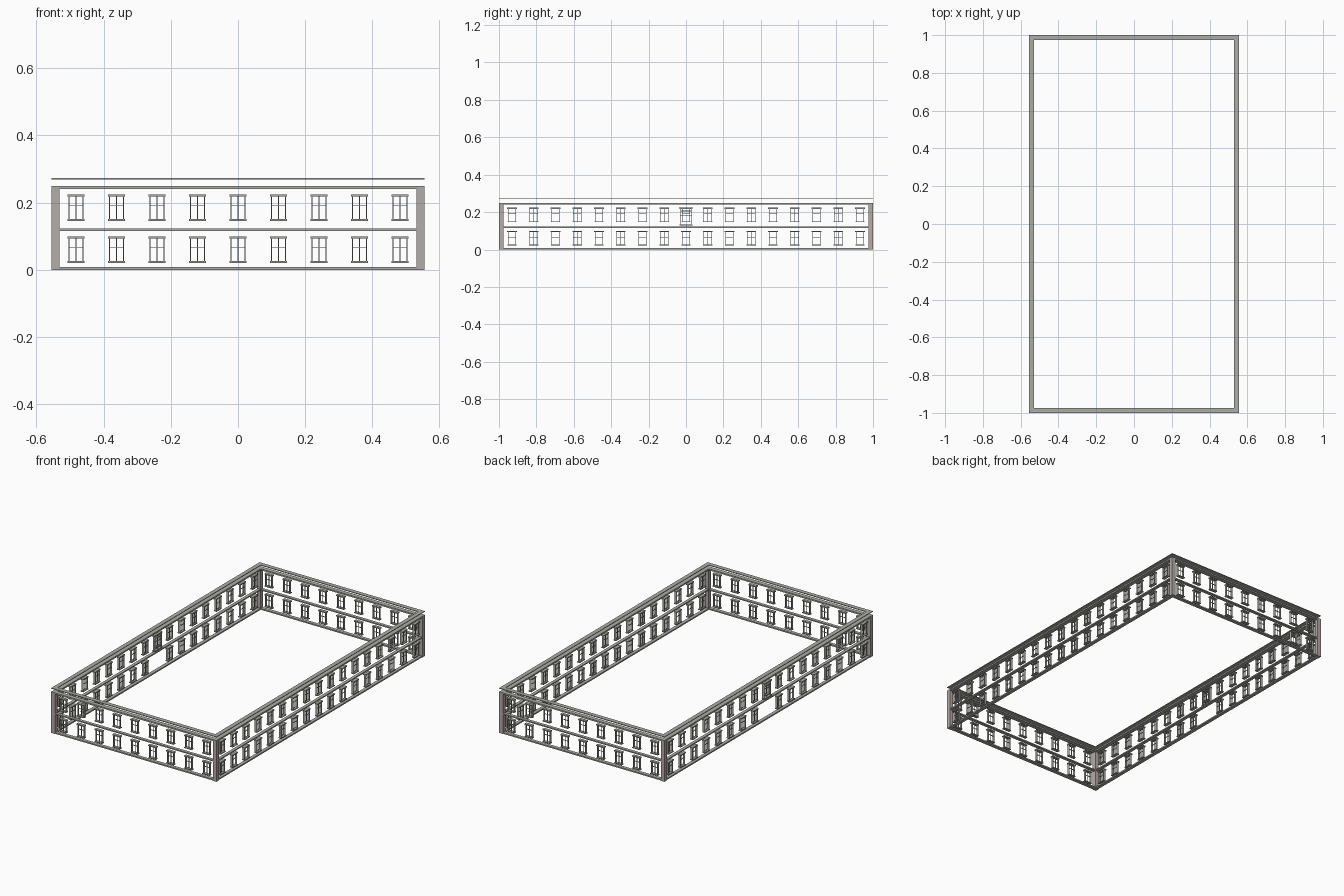
import bpy, bmesh
from math import pi
from mathutils import Matrix, Vector

cube = bpy.data.objects.get("Cube")
if cube:
    bpy.data.objects.remove(cube)

HX, HY = 0.555, 1.0      # half size of the building
DEPTH = 0.026            # depth of the rings
PILLAR = 0.024


def material(name, rgb):
    m = bpy.data.materials.new(name)
    m.use_nodes = True
    m.diffuse_color = (*rgb, 1)
    m.node_tree.nodes["Principled BSDF"].inputs["Base Color"].default_value = (*rgb, 1)
    return m


stone = material("warm grey stone", (0.46, 0.42, 0.40))
trim = material("grey trim", (0.42, 0.42, 0.38))
sash = material("sash grey", (0.40, 0.40, 0.38))


def box(bm, x, y, z):
    """Adds a box from three (low, high) ranges."""
    size = [b - a for a, b in (x, y, z)]
    mid = [(a + b) / 2 for a, b in (x, y, z)]
    mat = Matrix.Translation(mid) @ Matrix.Diagonal((*size, 1))
    bmesh.ops.create_cube(bm, size=1, matrix=mat)


def finish(bm, name, mat):
    mesh = bpy.data.meshes.new(name)
    bm.to_mesh(mesh)
    bm.free()
    mesh.materials.append(mat)
    ob = bpy.data.objects.new(name, mesh)
    bpy.context.collection.objects.link(ob)
    return ob


def ring(name, z, outset, depth, mat):
    """Rectangular band that runs round all four sides."""
    bm = bmesh.new()
    x, y = HX - outset, HY - outset
    for s in (-1, 1):
        box(bm, (-x, x), sorted((s * y, s * (y - depth))), z)
        box(bm, sorted((s * x, s * (x - depth))), (depth - y, y - depth), z)
    finish(bm, name, mat)


# Horizontal bands
ring("base_band", (0, 0.008), 0.003, 0.021, trim)
ring("floor_band", (0.116, 0.123), 0.003, 0.019, trim)
ring("cornice", (0.241, 0.25), 0, DEPTH, trim)
ring("roof_edge", (0.269, 0.273), 0, DEPTH, trim)

# Corner pillars
bm = bmesh.new()
for sx in (-1, 1):
    for sy in (-1, 1):
        box(bm, sorted((sx * HX, sx * (HX - PILLAR))),
            sorted((sy * HY, sy * (HY - PILLAR))), (0, 0.241))
finish(bm, "corner_pillars", stone)


def window(surround, bars, u, z, w, h):
    """Window in a wall that faces -y, with its outer plane at y = 0."""
    t = 0.003
    box(surround, (u - w - 0.004, u + w + 0.004), (0.003, 0.021), (z + h - 0.007, z + h))
    box(surround, (u - w - 0.003, u + w + 0.003), (0.003, 0.021), (z, z + 0.005))
    for s in (-1, 1):
        box(surround, sorted((u + s * w, u + s * (w - t))), (0.006, 0.02),
            (z + 0.005, z + h - 0.007))
    # Sash: upright and cross bar
    box(bars, (u - 0.0012, u + 0.0012), (0.012, 0.016), (z + 0.005, z + h - 0.007))
    box(bars, (u - w + t, u + w - t), (0.012, 0.016), (z + h * 0.55, z + h * 0.55 + 0.0025))


def wall(name, angle, distance, count, step, entrance=False):
    surround, bars = bmesh.new(), bmesh.new()
    for i in range(count):
        u = (i - (count - 1) / 2) * step
        middle = entrance and i == count // 2
        if middle:
            window(surround, bars, u, 0.128, 0.033, 0.098)
            window(surround, bars, u, 0.146, 0.022, 0.064)
        else:
            window(surround, bars, u, 0.021, 0.022, 0.079)
            window(surround, bars, u, 0.146, 0.022, 0.079)
    place = Matrix.Rotation(angle, 4, "Z") @ Matrix.Translation(Vector((0, -distance, 0)))
    for part, suffix, mat in ((surround, "window_surrounds", trim), (bars, "window_bars", sash)):
        part.transform(place)
        finish(part, name + "_" + suffix, mat)


# Four walls of windows
wall("front", 0, HY, 9, 0.1205)
wall("back", pi, HY, 9, 0.1205)
wall("left", pi / 2, HX, 17, 0.1163)
wall("right", -pi / 2, HX, 17, 0.1163, entrance=True)
